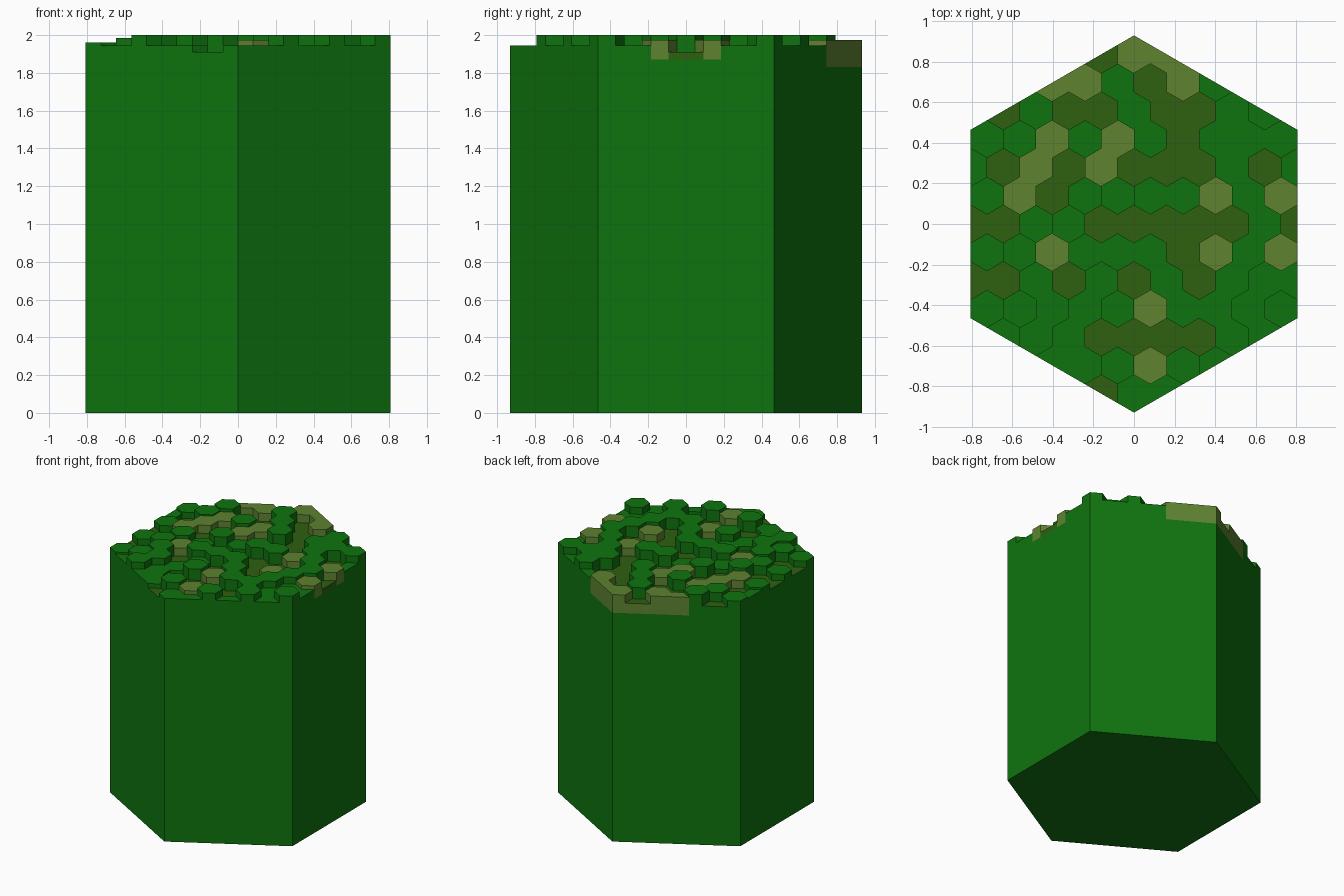
import bpy, bmesh, math
from mathutils import Vector

if "Cube" in bpy.data.objects:
    bpy.data.objects.remove(bpy.data.objects["Cube"])

R = 0.0931                      # small cell radius; the big tile is ten times larger
A = R * math.sqrt(3) / 2        # small cell apothem
BIG_A = 10 * A
BODY_TOP = 1.83

# colours
def material(name, rgb):
    m = bpy.data.materials.new(name)
    m.diffuse_color = (*rgb, 1)
    m.use_nodes = True
    m.node_tree.nodes["Principled BSDF"].inputs["Base Color"].default_value = m.diffuse_color
    return m

mats = [material("grass_green", (0.0046, 0.175, 0.0046)),
        material("dark_olive", (0.028, 0.115, 0.005)),
        material("light_olive", (0.112, 0.225, 0.03))]

# cell kinds: (top height, material index)
KINDS = {'G': (2.0, 0), 'h': (1.985, 0), 'm': (1.96, 0), 'g': (1.945, 0),
         'd': (1.91, 1), 'l': (1.975, 2)}
# cell map, back row first
ROWS = ["dll", "llGdlg", "dGddGddGg", "mhlGldGGGG".replace("ld", "lGd")[:10],
        "gdldldddGdg", "mldGgGGlGl", "ddGgdddddGd", "mhlGGGdlGl",
        "ddGdgdGdGgg", "mhGgGlGGgG", "gGgddddGg", "ggGlGg", "dgg"]

cells = {}
for n, row in enumerate(ROWS):
    j = 6 - n
    for k, c in enumerate(row):
        cells[(2 * k - (len(row) - 1), j)] = c      # column counted in half cells

def hexagon(cx, cy, r):
    return [Vector((cx + r * math.cos(math.radians(60 * k + 30)),
                    cy + r * math.sin(math.radians(60 * k + 30)))) for k in range(6)]

BIG_N = [Vector((math.cos(math.radians(60 * k)), math.sin(math.radians(60 * k)))) for k in range(6)]

def clip(poly):
    # trim a cell to the outline of the big tile
    for n in BIG_N:
        out = []
        for a, b in zip(poly, poly[1:] + poly[:1]):
            da, db = a.dot(n) - BIG_A, b.dot(n) - BIG_A
            if da <= 1e-6:
                out.append(a)
            if (da < -1e-6 and db > 1e-6) or (da > 1e-6 and db < -1e-6):
                out.append(a.lerp(b, da / (da - db)))
        poly = out
    return poly

def make(name, bm):
    bmesh.ops.recalc_face_normals
    me = bpy.data.meshes.new(name)
    bm.to_mesh(me)
    bm.free()
    for m in mats:
        me.materials.append(m)
    ob = bpy.data.objects.new(name, me)
    bpy.context.collection.objects.link(ob)
    return ob

def wall(bm, a, b, z0, z1, mi):
    vs = [bm.verts.new((p.x, p.y, z)) for p, z in ((a, z0), (b, z0), (b, z1), (a, z1))]
    bm.faces.new(vs).material_index = mi

# tile body: hexagonal prism, top closed by the cells
bm = bmesh.new()
big = hexagon(0, 0, 10 * R)
for a, b in zip(big, big[1:] + big[:1]):
    wall(bm, a, b, 0, BODY_TOP, 0)
bm.faces.new([bm.verts.new((p.x, p.y, 0)) for p in reversed(big)])
make("tile_body", bm)

# ground cells: stepped hexagonal columns
bm = bmesh.new()
for (i, j), kind in cells.items():
    top, mi = KINDS[kind]
    cx, cy = i * A, j * 1.5 * R
    poly = clip(hexagon(cx, cy, R))
    if len(poly) < 3:
        continue
    bm.faces.new([bm.verts.new((p.x, p.y, top)) for p in poly]).material_index = mi
    for a, b in zip(poly, poly[1:] + poly[:1]):
        d = b - a
        if d.length < 1e-4:
            continue
        n = Vector((d.y, -d.x)).normalized()
        mid = (a + b) / 2
        if any(abs(mid.dot(q) - BIG_A) < 1e-4 for q in BIG_N):
            # outer rim: back cells show a deep light band, others a shallow one
            side = 2 if j >= 5 and i < 4 else mi
            if kind == 'd' and j < 5 and i < 10:
                side = 0
            split = BODY_TOP if j >= 5 else 1.87
            if split > BODY_TOP:
                wall(bm, a, b, BODY_TOP, split, 0)
            wall(bm, a, b, split, top, side)
        else:
            key = (round((cx + 2 * A * n.x) / A), round((cy + 2 * A * n.y) / (1.5 * R)))
            low = KINDS[cells[key]][0] if key in cells else BODY_TOP
            if low < top - 1e-5:
                wall(bm, a, b, low, top, mi)
make("ground_cells", bm)
